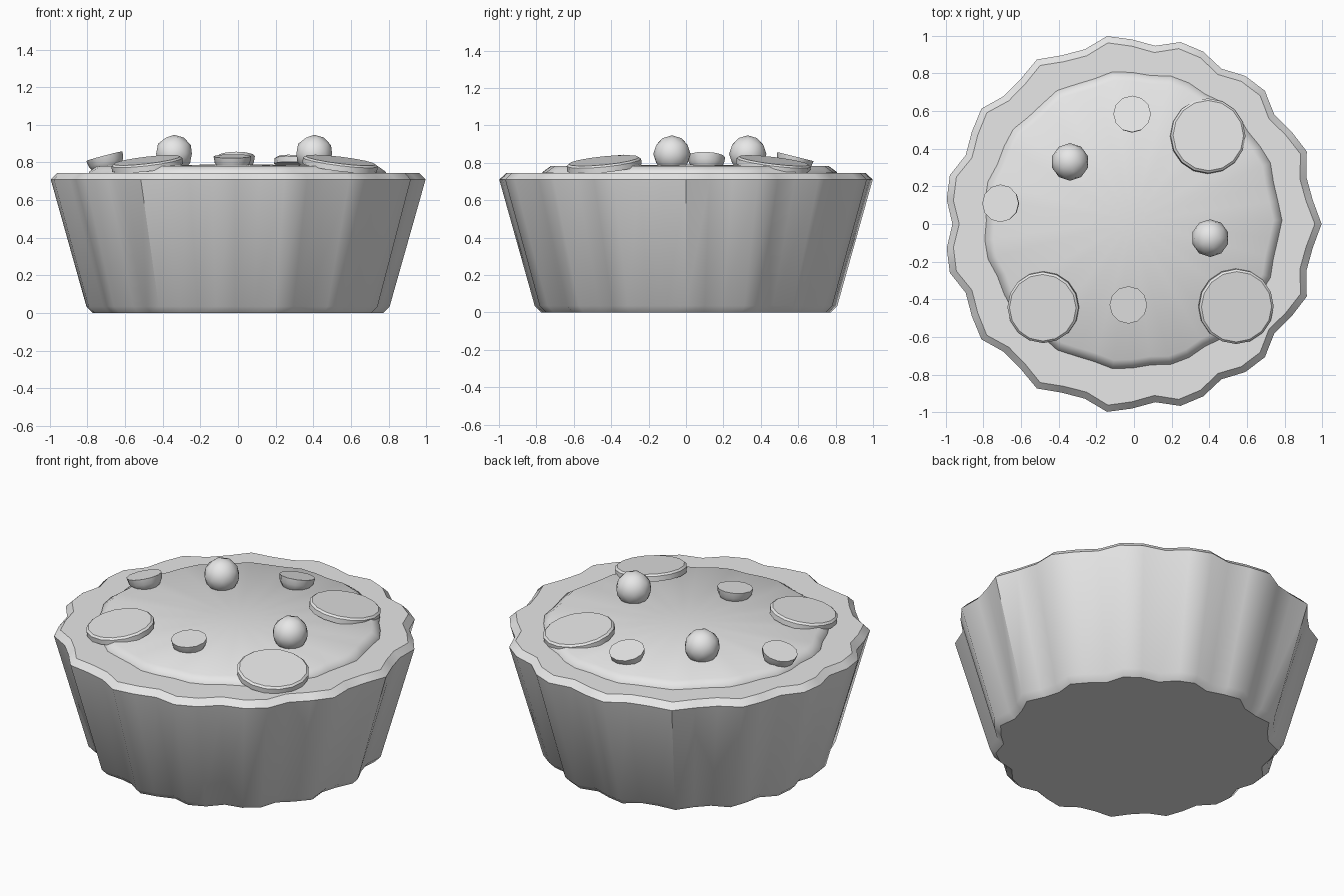
import bpy, bmesh, math
from mathutils import Vector, Matrix

cube = bpy.data.objects.get("Cube")
if cube:
    bpy.data.objects.remove(cube, do_unlink=True)

SEGMENTS, FLUTES = 48, 15

grey = bpy.data.materials.new("plain_grey")
grey.use_nodes = True
grey.diffuse_color = (0.8, 0.8, 0.8, 1)
grey.node_tree.nodes["Principled BSDF"].inputs["Base Color"].default_value = (0.8, 0.8, 0.8, 1)


def finish(name, bm, angle):
    bmesh.ops.recalc_face_normals(bm, faces=bm.faces[:])
    mesh = bpy.data.meshes.new(name)
    bm.to_mesh(mesh)
    bm.free()
    mesh.materials.append(grey)
    obj = bpy.data.objects.new(name, mesh)
    bpy.context.collection.objects.link(obj)
    bpy.ops.object.select_all(action="DESELECT")
    obj.select_set(True)
    bpy.context.view_layer.objects.active = obj
    bpy.ops.object.shade_smooth_by_angle(angle=math.radians(angle))
    return obj


def lathe(name, profile, depth, center=(0, 0, 0), sides=SEGMENTS, angle=40, apex=None, matrix=None):
    """Revolve a profile of (radius, height), with an optional fluted outline."""
    bm = bmesh.new()
    rings = []
    for r, z in profile:
        ring = []
        for i in range(sides):
            a = math.tau * i / sides
            rr = r + depth * math.cos(FLUTES * a)
            ring.append(bm.verts.new((rr * math.cos(a), rr * math.sin(a), z)))
        rings.append(ring)
    for low, high in zip(rings, rings[1:]):
        for i in range(sides):
            j = (i + 1) % sides
            bm.faces.new((low[i], low[j], high[j], high[i]))
    bm.faces.new(rings[0])
    if apex is None:
        bm.faces.new(rings[-1])
    else:
        tip = bm.verts.new((0, 0, apex))
        for i in range(sides):
            bm.faces.new((rings[-1][i], rings[-1][(i + 1) % sides], tip))
    bm.transform(Matrix.Translation(center) @ (matrix or Matrix()))
    return finish(name, bm, angle)


def lean_outward(x, y, degrees):
    """Rotation that tips a part's top away from the middle."""
    axis = Vector((0, 0, 1)).cross(Vector((x, y, 0)))
    return Matrix.Rotation(math.radians(degrees), 4, axis)


# Fluted crust with bevelled base and rim
lathe("crust", [(0.755, 0), (0.79, 0.035), (0.981, 0.71), (0.945, 0.745)], 0.028, (-0.012, 0, 0))

# Filling, slightly raised with a soft edge
lathe("filling", [(0.79, 0.70), (0.785, 0.75), (0.74, 0.782)], 0.011, (-0.01, 0.02, 0),
      angle=60, apex=0.79)

# Large flat round slices leaning outward
for n, (x, y, r) in enumerate([(0.395, 0.47, 0.2), (-0.485, -0.445, 0.19), (0.545, -0.44, 0.2)], 1):
    lathe(f"large_slice_{n}", [(r, -0.04), (r, -0.01), (r - 0.012, 0)], 0, (x, y, 0.812),
          sides=16, angle=30, matrix=lean_outward(x, y, 9))

# Small half balls, flat side up
bowl = [(0.1 * math.cos(a), -0.1 * math.sin(a)) for a in (math.radians(d) for d in (80, 60, 40, 20, 0))]
for n, (x, y, tilt) in enumerate([(-0.01, 0.585, 14), (-0.71, 0.11, 15), (-0.03, -0.43, 6)], 1):
    lathe(f"half_ball_{n}", bowl, 0, (x, y, 0.833), sides=12, angle=40, matrix=lean_outward(x, y, tilt))

# Round berries
for n, (x, y) in enumerate([(-0.34, 0.33), (0.405, -0.075)], 1):
    bm = bmesh.new()
    bmesh.ops.create_icosphere(bm, subdivisions=2, radius=0.1, matrix=Matrix.Translation((x, y, 0.847)))
    finish(f"berry_{n}", bm, 60)
